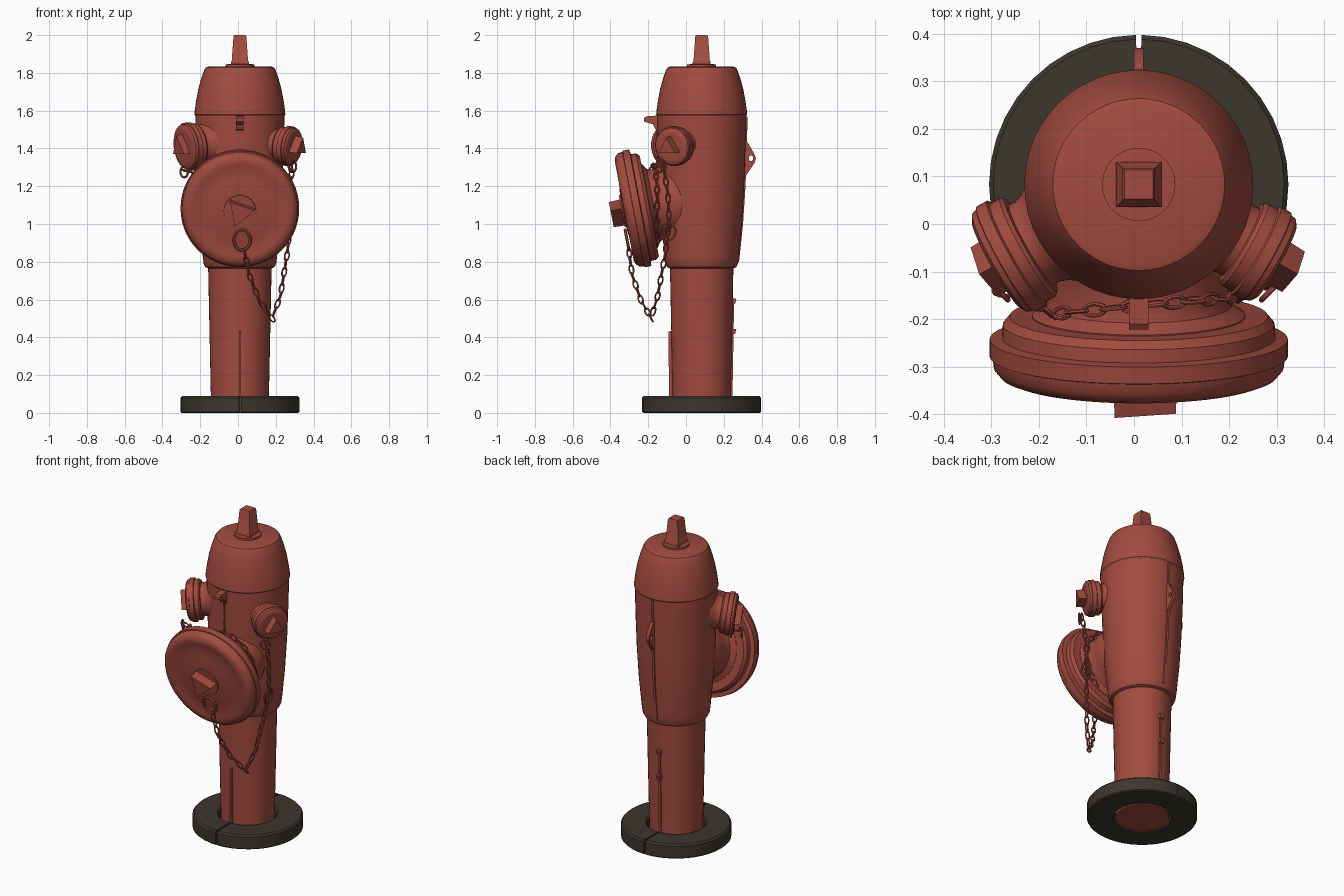
import bpy
import bmesh
from math import pi, cos, sin, radians, tau
from mathutils import Vector, Matrix

if "Cube" in bpy.data.objects:
    bpy.data.objects.remove(bpy.data.objects["Cube"])


def material(name, rgb):
    m = bpy.data.materials.new(name)
    m.use_nodes = True
    m.diffuse_color = (*rgb, 1)
    bsdf = m.node_tree.nodes["Principled BSDF"]
    bsdf.inputs["Base Color"].default_value = (*rgb, 1)
    bsdf.inputs["Roughness"].default_value = 0.6
    return m


RED = material("brick red paint", (0.36, 0.07, 0.05))
DARK = material("dark base iron", (0.045, 0.038, 0.027))
CENTRE = Vector((0.01, 0.083, 0))
UP = Vector((0, 0, 1))


def smooth(ob, angle=35):
    bpy.ops.object.select_all(action="DESELECT")
    ob.select_set(True)
    bpy.context.view_layer.objects.active = ob
    bpy.ops.object.shade_smooth_by_angle(angle=radians(angle))


def lathe(name, profile, origin=CENTRE, axis=UP, segs=48, start=0.0, sweep=tau,
          closed=False, mat=RED):
    """Turn (radius, distance) points about an axis; a partial sweep gets end caps."""
    d = Vector(axis).normalized()
    up = Vector((0, 1, 0)) if abs(d.z) > 0.9 else (UP - d * d.z).normalized()
    side = up.cross(d)
    full = sweep > tau - 1e-6
    bm = bmesh.new()
    rings = []
    for i in range(segs if full else segs + 1):
        a = start + sweep * i / segs
        out = side * cos(a) + up * sin(a)
        rings.append([bm.verts.new(Vector(origin) + d * t + out * r) for r, t in profile])
    n = len(profile)
    for i in range(segs):
        p, q = rings[i], rings[(i + 1) % len(rings)]
        for j in range(n if closed else n - 1):
            k = (j + 1) % n
            bm.faces.new((p[j], q[j], q[k], p[k]))
    if not full:
        bm.faces.new(rings[0])
        bm.faces.new(rings[-1])
    bmesh.ops.remove_doubles(bm, verts=bm.verts, dist=1e-5)
    bmesh.ops.recalc_face_normals(bm, faces=bm.faces)
    me = bpy.data.meshes.new(name)
    bm.to_mesh(me)
    bm.free()
    me.materials.append(mat)
    ob = bpy.data.objects.new(name, me)
    bpy.context.collection.objects.link(ob)
    smooth(ob)
    return ob


def curve_mesh(name, loops, matrix=Matrix(), flat=False, **settings):
    """Closed point loops, either filled and extruded or swept as wire."""
    cu = bpy.data.curves.new(name, "CURVE")
    cu.dimensions = "2D" if flat else "3D"
    for key, value in settings.items():
        setattr(cu, key, value)
    for pts in loops:
        sp = cu.splines.new("POLY")
        sp.points.add(len(pts) - 1)
        for slot, p in zip(sp.points, pts):
            slot.co = (*p, 0, 1) if flat else (*p, 1)
        sp.use_cyclic_u = True
    cu.materials.append(RED)
    ob = bpy.data.objects.new(name, cu)
    ob.matrix_world = matrix
    bpy.context.collection.objects.link(ob)
    bpy.ops.object.select_all(action="DESELECT")
    ob.select_set(True)
    bpy.context.view_layer.objects.active = ob
    bpy.ops.object.convert(target="MESH")
    ob = bpy.context.object
    smooth(ob)
    return ob


def plate(name, outline, width, holes=()):
    """Upright plate on the middle plane, drawn as (y, z) points."""
    m = Matrix(((0, 0, 1, CENTRE.x), (1, 0, 0, 0), (0, 1, 0, 0), (0, 0, 0, 1)))
    return curve_mesh(name, [outline, *holes], m, True, fill_mode="BOTH", extrude=width / 2)


def oval(p, along, across, a, b, n=12):
    return [p + along * a * cos(tau * i / n) + across * b * sin(tau * i / n) for i in range(n)]


def wire(name, loops, radius):
    return curve_mesh(name, loops, bevel_depth=radius, bevel_resolution=1)


def chain(name, path, pitch=0.044):
    pts = [Vector(p) for p in path]
    loops, carry = [], 0.0
    for a, b in zip(pts, pts[1:]):
        t = (b - a).normalized()
        side = t.cross(Vector((0.3, 1, 0.2))).normalized()
        while carry < (b - a).length:
            n = side if len(loops) % 2 else t.cross(side)
            loops.append(oval(a + t * carry, t, n, 0.027, 0.012))
            carry += pitch
        carry -= (b - a).length
    return wire(name, loops, 0.0045)


# Split base collar
for name, start in (("base_collar_left", -pi / 2), ("base_collar_right", pi / 2)):
    lathe(name, [(0.165, 0), (0.308, 0), (0.315, 0.006), (0.315, 0.08), (0.306, 0.09),
                 (0.175, 0.09), (0.165, 0.08)],
          segs=20, start=start + 0.018, sweep=pi - 0.036, closed=True, mat=DARK)

# Standpipe, barrel and bonnet
lathe("lower_pipe", [(0, 0), (0.153, 0), (0.154, 0.1), (0.168, 0.77), (0, 0.77)])
lathe("barrel", [(0, 0.765), (0.168, 0.765), (0.183, 0.772), (0.192, 0.79), (0.197, 0.83),
                 (0.213, 1.0), (0.225, 1.2), (0.232, 1.4), (0.236, 1.575), (0, 1.575)])
lathe("bonnet", [(0, 1.572), (0.236, 1.572), (0.241, 1.58), (0.239, 1.6), (0.232, 1.65),
                 (0.221, 1.71), (0.205, 1.77), (0.189, 1.815), (0.181, 1.828), (0.168, 1.833),
                 (0, 1.833)])

# Operating nut on top
lathe("top_nut_flange", [(0, 1.83), (0.077, 1.83), (0.077, 1.845), (0, 1.85)])
lathe("top_nut", [(0, 1.84), (0.067, 1.84), (0.067, 1.858), (0.061, 1.866), (0.048, 1.993),
                  (0.043, 2.0), (0, 2.0)], segs=4, start=pi / 4)
lathe("top_nut_rim", [(0.012, 1.995), (0.026, 1.995), (0.023, 2.0), (0.015, 2.0)],
      segs=20, closed=True)

# Large front outlet, tipped slightly downward
PUMP = Vector((0.01, -0.275, 1.08))
PUMP_AXIS = Vector((0, -0.982, -0.187))
lathe("front_outlet_neck", [(0, -0.06), (0.225, -0.06), (0.225, -0.085), (0.195, -0.105),
                            (0.188, -0.13), (0.195, -0.18), (0.2, -0.23), (0.17, -0.36),
                            (0, -0.36)], PUMP, PUMP_AXIS)
lathe("front_outlet_cap", [(0, 0.06), (0.1, 0.058), (0.17, 0.05), (0.215, 0.045), (0.245, 0.051),
                           (0.27, 0.053), (0.291, 0.045), (0.305, 0.028), (0.308, 0.005),
                           (0.314, 0.003), (0.314, -0.033), (0.288, -0.037), (0.286, -0.065),
                           (0.272, -0.082), (0, -0.085)], PUMP, PUMP_AXIS, 56)
lathe("front_cap_boss", [(0, 0.045), (0.087, 0.045), (0.085, 0.066), (0, 0.067)],
      PUMP, PUMP_AXIS, 32)
lathe("front_cap_nut", [(0, 0.05), (0.083, 0.05), (0.079, 0.124), (0, 0.124)],
      PUMP, PUMP_AXIS, 3, radians(10))

# Pair of side outlets; the one on the right is larger
for name, sx, k, shift in (("left", 1, 1.0, 0), ("right", -1, 1.2, 0.012)):
    axis = Vector((0.87 * sx, -0.49, -0.12))
    origin = CENTRE + Vector((0, 0, 1.448))
    outlet = [(0, 0.33), (0.07, 0.335), (0.088, 0.333), (0.099, 0.325), (0.102, 0.312),
              (0.106, 0.31), (0.106, 0.285), (0.099, 0.282), (0.099, 0.258), (0.093, 0.25),
              (0.081, 0.248), (0.08, 0.235), (0.086, 0.215), (0.105, 0.185), (0, 0.15)]
    lathe(name + "_outlet", [(r * k, t + shift) for r, t in outlet], origin, axis, 36)
    lathe(name + "_outlet_nut", [(0, 0.32), (0.06 * k, 0.32), (0.056 * k, 0.38), (0, 0.38)],
          origin, axis, 3, radians(-30))

# Casting seams, lugs and rear eye
plate("front_pipe_seam", [(-0.06, 0), (-0.078, 0), (-0.09, 0.1), (-0.093, 0.43), (-0.06, 0.44)],
      0.012)
plate("front_barrel_seam", [(-0.13, 1.3), (-0.152, 1.3), (-0.158, 1.53), (-0.13, 1.53)], 0.008)
plate("rear_pipe_seam", [(0.21, 0.09), (0.246, 0.09), (0.255, 0.6), (0.21, 0.6)], 0.014)
plate("rear_barrel_seam", [(0.25, 0.8), (0.281, 0.8), (0.302, 1.0), (0.315, 1.2), (0.322, 1.4),
                           (0.326, 1.57), (0.28, 1.57)], 0.014)
for i, z in enumerate((0.43, 0.59)):
    plate(f"rear_pipe_lug_{i + 1}", [(0.22, z - 0.02), (0.26, z - 0.012), (0.267, z + 0.014),
                                     (0.22, z + 0.018)], 0.026)
plate("front_lug", [(-0.14, 1.575), (-0.21, 1.57), (-0.222, 1.56), (-0.222, 1.542),
                    (-0.175, 1.528), (-0.162, 1.5), (-0.14, 1.49)], 0.04)
hole = [(0.344 + 0.012 * cos(tau * i / 12), 1.348 + 0.016 * sin(tau * i / 12)) for i in range(12)]
plate("rear_eye", [(0.3, 1.25), (0.32, 1.26), (0.364, 1.325), (0.37, 1.348), (0.362, 1.37),
                   (0.328, 1.43), (0.3, 1.45)], 0.02, [hole])

# Chains and their rings
chain("front_cap_chain", [(0.285, -0.12, 1.31), (0.28, -0.095, 1.15), (0.278, -0.09, 1.0),
                          (0.26, -0.11, 0.84), (0.225, -0.15, 0.62), (0.18, -0.185, 0.5),
                          (0.11, -0.24, 0.6), (0.06, -0.285, 0.73), (0.03, -0.305, 0.88)])
neck = [(0.01 + 0.215 * cos(a), -0.172 + 0.02 * cos(a), 1.1 + 0.215 * sin(a))
        for a in [radians(150 - 20 * i) for i in range(11)]]
chain("side_cap_chain", [(-0.27, -0.14, 1.28), (-0.23, -0.14, 1.27)] + neck)
X, Y = Vector((1, 0, 0)), Vector((0, 1, 0))
face_up = Vector((0, -0.187, 0.982))
wire("front_cap_ring", [oval(Vector((0.022, -0.312, 0.915)), face_up, X, 0.055, 0.043, 20)], 0.008)
wire("chain_joining_ring", [oval(Vector((0.278, -0.095, 0.96)), UP, Y, 0.045, 0.04, 20)], 0.006)
wire("left_cap_ring", [oval(Vector((0.288, -0.14, 1.305)), UP, (X + Y).normalized(),
                            0.03, 0.028, 16)], 0.006)
wire("right_cap_ring", [oval(Vector((-0.285, -0.14, 1.275)), UP, (X - Y).normalized(),
                             0.028, 0.028, 16)], 0.006)
